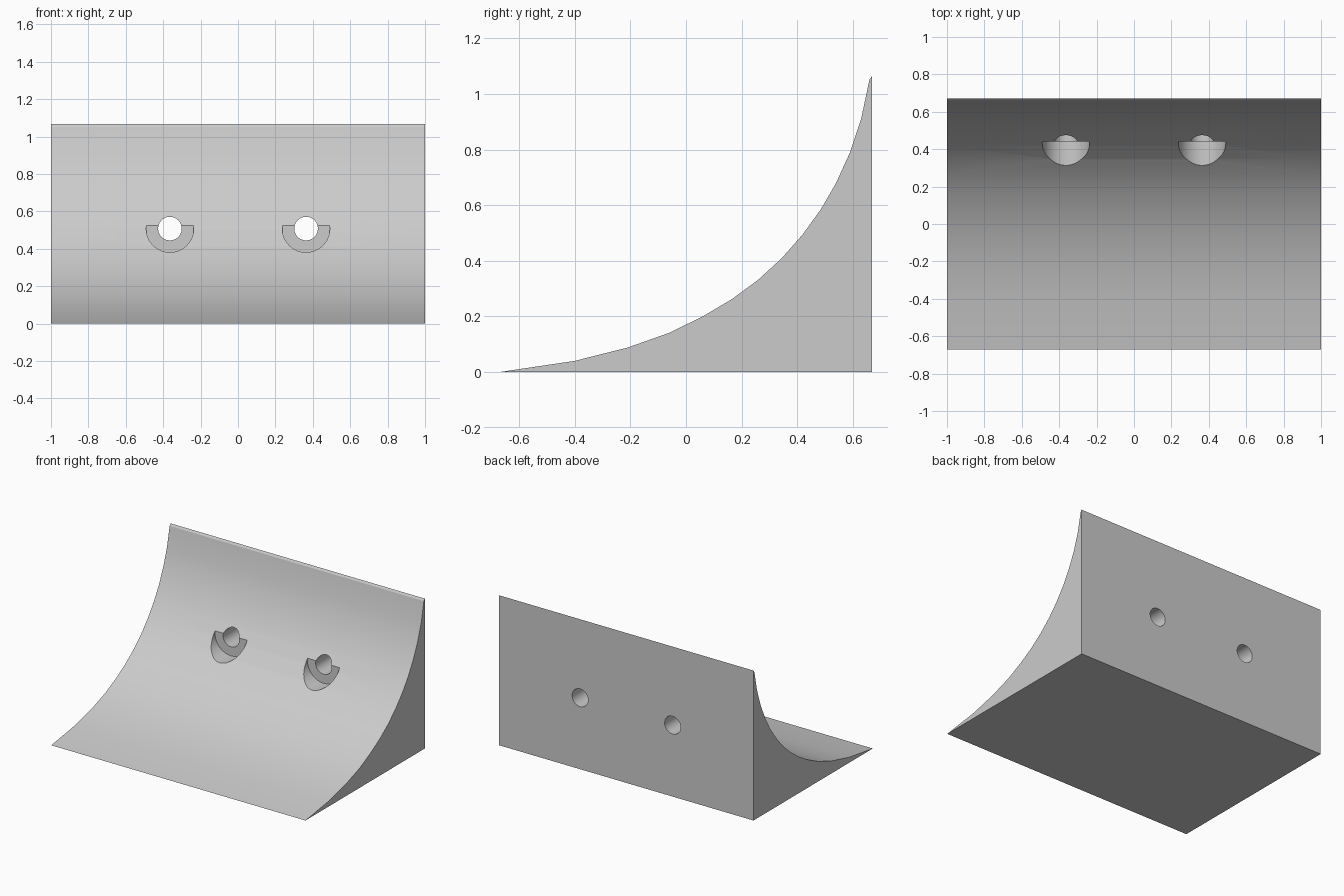
import bpy, bmesh
from math import radians
from mathutils import Matrix

cube = bpy.data.objects.get("Cube")
if cube:
    bpy.data.objects.remove(cube, do_unlink=True)

grey = bpy.data.materials.new("light grey")
grey.use_nodes = True
COLOUR = (0.6, 0.6, 0.6, 1)
grey.diffuse_color = COLOUR
grey.node_tree.nodes["Principled BSDF"].inputs["Base Color"].default_value = COLOUR


def make_object(name, bm):
    bmesh.ops.recalc_face_normals(bm, faces=bm.faces)
    mesh = bpy.data.meshes.new(name)
    bm.to_mesh(mesh)
    bm.free()
    mesh.materials.append(grey)
    obj = bpy.data.objects.new(name, mesh)
    bpy.context.collection.objects.link(obj)
    return obj


def cylinder_along_y(name, x, z, radius, y0, y1):
    bm = bmesh.new()
    place = Matrix.Translation((x, (y0 + y1) / 2, z)) @ Matrix.Rotation(radians(90), 4, "X")
    bmesh.ops.create_cone(bm, cap_ends=True, segments=48, radius1=radius,
                          radius2=radius, depth=y1 - y0, matrix=place)
    obj = make_object(name, bm)
    obj.hide_render = True
    return obj


# Concave wedge: side profile (y, z) extruded across the width
profile = [(-0.67, 0), (-0.4, 0.04), (-0.21, 0.088), (-0.06, 0.141), (0.06, 0.2),
           (0.165, 0.262), (0.26, 0.332), (0.345, 0.41), (0.42, 0.495), (0.485, 0.585),
           (0.54, 0.68), (0.59, 0.79), (0.63, 0.91), (0.66, 1.052), (0.67, 1.066), (0.67, 0)]
bm = bmesh.new()
side = bm.faces.new([bm.verts.new((-1, y, z)) for y, z in profile])
ext = bmesh.ops.extrude_face_region(bm, geom=[side], use_keep_orig=True)
bmesh.ops.translate(bm, vec=(2, 0, 0),
                    verts=[v for v in ext["geom"] if isinstance(v, bmesh.types.BMVert)])
wedge = make_object("curved_wedge", bm)

# Two screw holes, each with a flat-bottomed counterbore
HOLE_Z = 0.508
cutters = []
for x in (-0.364, 0.364):
    cutters.append(cylinder_along_y("counterbore_cutter", x, HOLE_Z, 0.127, -0.1, 0.442))
    cutters.append(cylinder_along_y("screw_hole_cutter", x, HOLE_Z, 0.063, -0.05, 0.9))
bpy.context.view_layer.objects.active = wedge
for cutter in cutters:
    mod = wedge.modifiers.new("cut", "BOOLEAN")
    mod.operation = "DIFFERENCE"
    mod.solver = "EXACT"
    mod.object = cutter
    bpy.ops.object.modifier_apply(modifier=mod.name)
    bpy.data.objects.remove(cutter, do_unlink=True)

# Smooth curve and bores, crisp edges elsewhere
bpy.ops.object.select_all(action="DESELECT")
wedge.select_set(True)
bpy.context.view_layer.objects.active = wedge
bpy.ops.object.shade_smooth_by_angle(angle=radians(18))
